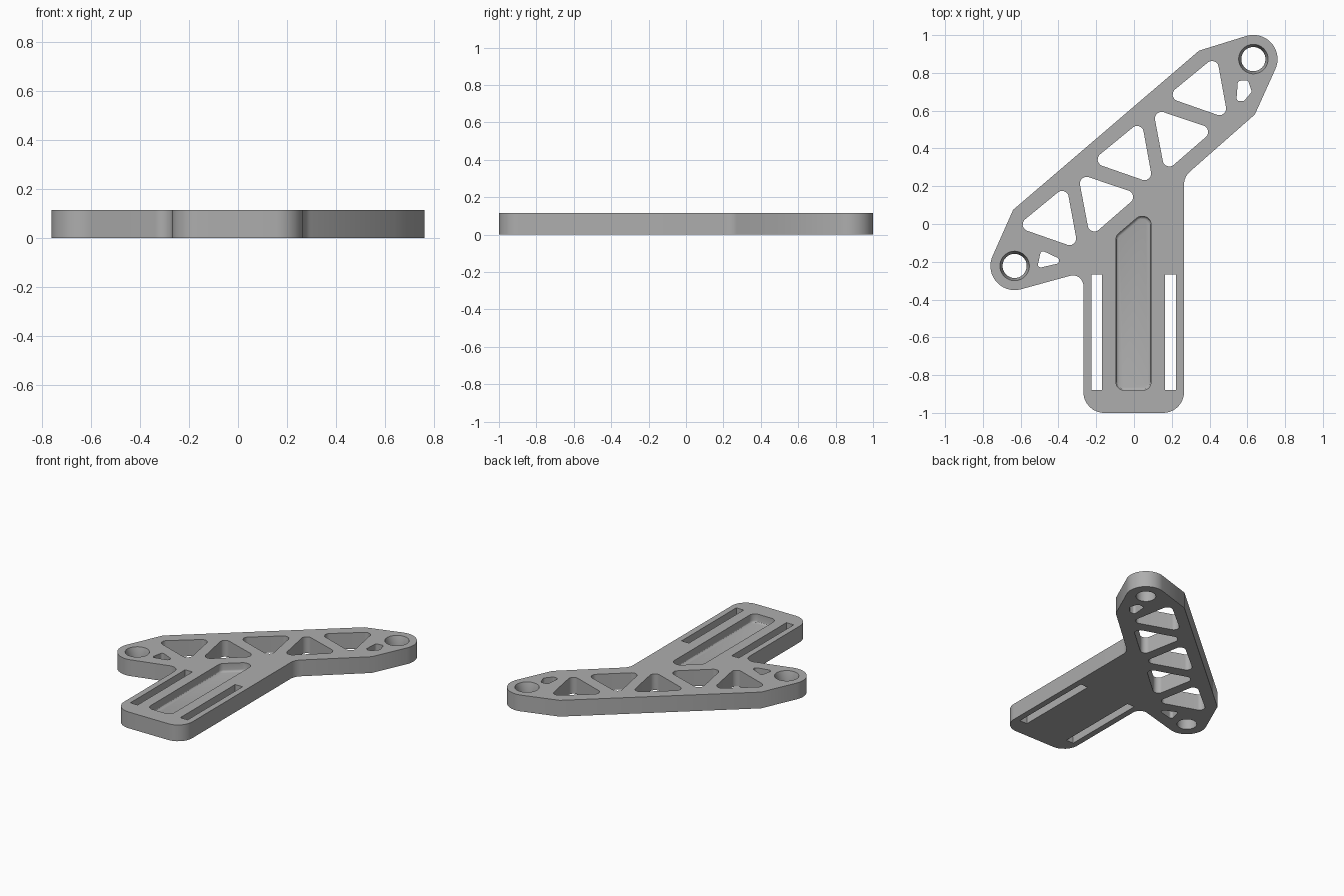
import bpy, bmesh, math
from mathutils import Vector

if "Cube" in bpy.data.objects:
    bpy.data.objects.remove(bpy.data.objects["Cube"])

THICK = 0.115
BOSS = Vector((0.632, 0.873))        # right mounting boss centre
BOSS_L = Vector((-0.632, -0.222))    # left mounting boss centre
BOSS_R = 0.128

grey = bpy.data.materials.new("mid grey")
grey.use_nodes = True
colour = (0.42, 0.42, 0.42, 1)
grey.diffuse_color = colour
grey.node_tree.nodes["Principled BSDF"].inputs["Base Color"].default_value = colour


def arc(centre, radius, start, end, steps):
    angles = [math.radians(start + (end - start) * i / steps) for i in range(steps + 1)]
    return [centre + radius * Vector((math.cos(a), math.sin(a))) for a in angles]


def fillet(prev, corner, nxt, radius, steps=8):
    """Round one polygon corner with a tangent arc."""
    a, b = (prev - corner).normalized(), (nxt - corner).normalized()
    half = a.angle(b) / 2
    centre = corner + (a + b).normalized() * radius / math.sin(half)
    reach = radius / math.tan(half)
    u, v = corner + a * reach - centre, corner + b * reach - centre
    return [centre + u.lerp(v, i / steps).normalized() * radius for i in range(steps + 1)]


def rounded(points, radius):
    pts = [Vector(p) for p in points]
    out = []
    for i, p in enumerate(pts):
        out += fillet(pts[i - 1], p, pts[(i + 1) % len(pts)], radius)
    return out


def prism(name, outline, z0, z1, floor_bevel=0.0):
    """Extrude a closed outline, optionally softening its lower rim."""
    bm = bmesh.new()
    face = bm.faces.new([bm.verts.new((p.x, p.y, z0)) for p in outline])
    top = bmesh.ops.extrude_face_region(bm, geom=[face])["geom"]
    bmesh.ops.translate(bm, vec=(0, 0, z1 - z0),
                        verts=[g for g in top if isinstance(g, bmesh.types.BMVert)])
    bmesh.ops.recalc_face_normals(bm, faces=bm.faces)
    if floor_bevel:
        rim = [e for e in bm.edges if all(abs(v.co.z - z0) < 1e-5 for v in e.verts)]
        bmesh.ops.bevel(bm, geom=rim, offset=floor_bevel, segments=3,
                        profile=0.5, affect='EDGES')
    mesh = bpy.data.meshes.new(name)
    bm.to_mesh(mesh)
    bm.free()
    mesh.materials.append(grey)
    obj = bpy.data.objects.new(name, mesh)
    bpy.context.collection.objects.link(obj)
    return obj


def cone(name, centre, r0, r1, z0, z1):
    bpy.ops.mesh.primitive_cone_add(vertices=48, radius1=r0, radius2=r1, depth=z1 - z0,
                                    location=(centre.x, centre.y, (z0 + z1) / 2))
    obj = bpy.context.object
    obj.name = name
    obj.data.materials.append(grey)
    return obj


# Plate outline, counter-clockwise from the stem's front right corner
right, left = 0.265, -0.268
V = Vector
outline = fillet(V((left, -1)), V((right, -1)), V((right, 0)), 0.11)
outline += fillet(V((right, -1)), V((right, 0.25)), V((0.64, 0.58)), 0.09)
outline += [V((0.64, 0.58))]
outline += arc(BOSS, BOSS_R, -25, 106, 24)
outline += [V((0.345, 0.918)), V((-0.64, 0.075))]
outline += arc(BOSS_L, BOSS_R, 155, 286, 24)
outline += fillet(outline[-1], V((left, -0.255)), V((left, -1)), 0.055)
outline += fillet(V((left, 0)), V((left, -1)), V((right, -1)), 0.11)
plate = prism("bracket_plate", outline, 0, THICK)

cutters = []


def cut(points, radius):
    shape = rounded(points, radius) if radius else [V(p) for p in points]
    cutters.append(prism("cutter", shape, -0.1, THICK + 0.1))


# Truss windows, repeated along the arm
step = V((0.397, 0.344))
lower = [(-0.625, -0.015), (-0.296, -0.13), (-0.357, 0.205)]
upper = [(-0.297, 0.267), (-0.233, -0.071), (0.03, 0.157)]
for tri, count in ((lower, 3), (upper, 2)):
    for i in range(count):
        cut([V(p) + step * i for p in tri], 0.035)

# Small relief holes beside the bosses
cut([(-0.492, -0.138), (-0.513, -0.235), (-0.402, -0.209), (-0.392, -0.185)], 0.015)
cut([(0.55, 0.757), (0.542, 0.651), (0.582, 0.651), (0.624, 0.70), (0.603, 0.762)], 0.015)

# Long slots through the stem
for x0, x1 in ((-0.226, -0.169), (0.165, 0.223)):
    cut([(x0, -0.88), (x1, -0.88), (x1, -0.268), (x0, -0.268)], 0)

# Shallow pocket with a softened floor
pocket = rounded([(-0.095, -0.88), (0.09, -0.88), (0.09, 0.04),
                  (0.025, 0.04), (-0.095, -0.062)], 0.042)
cutters.append(prism("cutter", pocket, THICK - 0.06, THICK + 0.1, 0.015))

# Boss holes with a tapered mouth
for centre in (BOSS, BOSS_L):
    cutters.append(cone("cutter", centre, 0.064, 0.064, -0.1, THICK + 0.1))
    cutters.append(cone("cutter", centre, 0.064, 0.092, THICK - 0.05, THICK + 0.05))

for c in cutters:
    c.hide_render = True
    mod = plate.modifiers.new("cut", 'BOOLEAN')
    mod.operation = 'DIFFERENCE'
    mod.solver = 'EXACT'
    mod.object = c

bpy.ops.object.select_all(action='DESELECT')
plate.select_set(True)
bpy.context.view_layer.objects.active = plate
for mod in list(plate.modifiers):
    bpy.ops.object.modifier_apply(modifier=mod.name)
for c in cutters:
    bpy.data.objects.remove(c)
bpy.ops.object.shade_smooth_by_angle(angle=math.radians(30))
